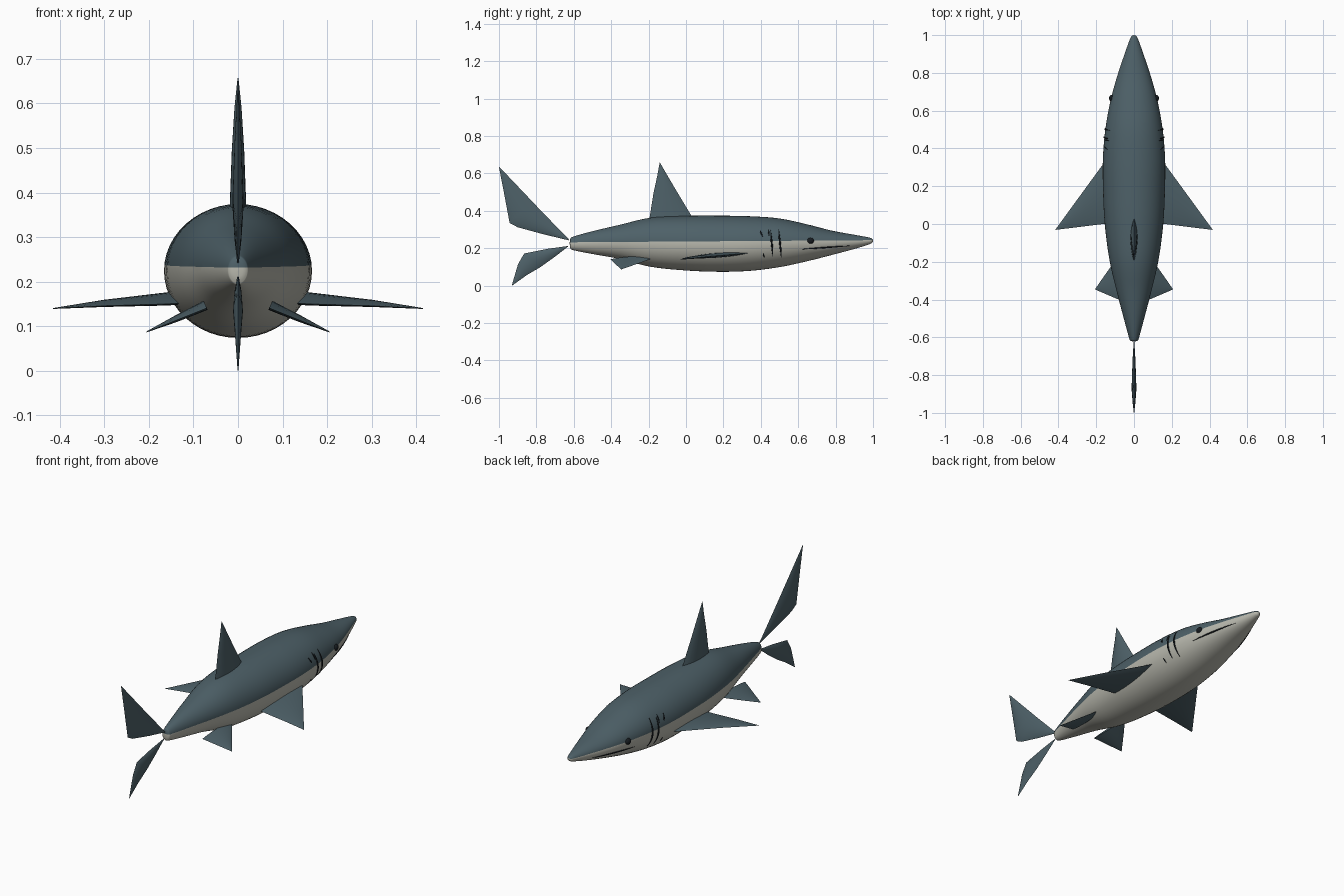
import bpy, bmesh, math
from mathutils import Vector

if "Cube" in bpy.data.objects:
    bpy.data.objects.remove(bpy.data.objects["Cube"])


def material(name, rgb):
    m = bpy.data.materials.new(name)
    m.diffuse_color = (*rgb, 1)
    m.use_nodes = True
    m.node_tree.nodes["Principled BSDF"].inputs["Base Color"].default_value = m.diffuse_color
    return m


TEAL = material("slate teal", (0.075, 0.118, 0.138))
PALE = material("pale belly", (0.48, 0.48, 0.42))
DARK = material("near black", (0.008, 0.011, 0.014))


def finish(name, bm, mats, angle=40):
    bmesh.ops.remove_doubles(bm, verts=bm.verts, dist=0.0002)
    bmesh.ops.recalc_face_normals(bm, faces=bm.faces)
    me = bpy.data.meshes.new(name)
    bm.to_mesh(me)
    bm.free()
    ob = bpy.data.objects.new(name, me)
    bpy.context.collection.objects.link(ob)
    for m in mats:
        me.materials.append(m)
    bpy.ops.object.select_all(action='DESELECT')
    ob.select_set(True)
    bpy.context.view_layer.objects.active = ob
    bpy.ops.object.shade_smooth_by_angle(angle=math.radians(angle))
    return ob


def loft(bm, rings, cap=False):
    """Skin closed rings of equal length."""
    vs = [[bm.verts.new(p) for p in r] for r in rings]
    n = len(vs[0])
    for a, b in zip(vs, vs[1:]):
        for i in range(n):
            bm.faces.new((a[i], a[(i + 1) % n], b[(i + 1) % n], b[i]))
    if cap:
        bm.faces.new(vs[0])
        bm.faces.new(vs[-1])


# Body stations: y, centre z, half height, half width
STATIONS = [Vector(s) for s in (
    (-0.622, 0.226, 0.0, 0.0), (-0.618, 0.226, 0.026, 0.019),
    (-0.60, 0.226, 0.037, 0.027), (-0.50, 0.23, 0.061, 0.054),
    (-0.355, 0.234, 0.091, 0.092), (-0.19, 0.232, 0.131, 0.13),
    (0.0, 0.227, 0.146, 0.155), (0.18, 0.224, 0.150, 0.164),
    (0.34, 0.225, 0.146, 0.165), (0.50, 0.229, 0.130, 0.152),
    (0.65, 0.229, 0.098, 0.125), (0.78, 0.229, 0.065, 0.09),
    (0.90, 0.234, 0.038, 0.05), (0.98, 0.239, 0.018, 0.021),
    (0.996, 0.240, 0.010, 0.011), (1.0, 0.240, 0.0, 0.0))]


def smooth_stations(pts, steps=5):
    out = []
    for i in range(len(pts) - 1):
        p0, p1, p2 = pts[max(i - 1, 0)], pts[i], pts[i + 1]
        p3 = pts[min(i + 2, len(pts) - 1)]
        for k in range(steps):
            t = k / steps
            p = 0.5 * (2 * p1 + (p2 - p0) * t + (2 * p0 - 5 * p1 + 4 * p2 - p3) * t ** 2
                       + (3 * p1 - p0 - 3 * p2 + p3) * t ** 3)
            out.append(p)
    return out + [pts[-1]]


DENSE = smooth_stations(STATIONS)


def flank(y, z):
    """Half width of the body surface at a given y and z."""
    for a, b in zip(DENSE, DENSE[1:]):
        if a[0] <= y <= b[0]:
            s = a.lerp(b, (y - a[0]) / (b[0] - a[0]))
            return s[3] * math.sqrt(max(0, 1 - ((z - s[1]) / s[2]) ** 2))
    return 0


# Body, cut along the colour line and painted above and below it
bm = bmesh.new()
SEG = 48
loft(bm, [[(max(s[3], 0) * math.cos(2 * math.pi * i / SEG), s[0],
            s[1] + max(s[2], 0) * math.sin(2 * math.pi * i / SEG)) for i in range(SEG)]
          for s in DENSE])
line_point, line_normal = Vector((0, 0, 0.236)), Vector((0, -0.007, 1)).normalized()
bmesh.ops.bisect_plane(bm, geom=bm.verts[:] + bm.edges[:] + bm.faces[:], dist=0.0001,
                       plane_co=line_point, plane_no=line_normal)
for f in bm.faces:
    f.material_index = int((f.calc_center_median() - line_point).dot(line_normal) < 0)
finish("body", bm, [TEAL, PALE], 60)


# Fins: lens-shaped sections given as (leading point, trailing point, half thickness)
def fin(name, sections, normal):
    normal = Vector(normal).normalized()
    n, rings = 10, []
    for lead, trail, h in sections:
        a, b = Vector(lead), Vector(trail)
        ring = []
        for i in range(2 * n):
            t = i / n if i <= n else 2 - i / n
            side = 1 if i <= n else -1
            ring.append(a.lerp(b, t) + normal * side * h * math.sin(math.pi * t) ** 0.8)
        rings.append(ring)
    bm = bmesh.new()
    loft(bm, rings, cap=True)
    finish(name, bm, [TEAL])


fin("dorsal_fin", [((0, 0.055, 0.33), (0, -0.20, 0.33), 0.020),
                   ((0, -0.043, 0.493), (0, -0.174, 0.493), 0.014),
                   ((0, -0.10, 0.59), (0, -0.153, 0.59), 0.008),
                   ((0, -0.139, 0.657), (0, -0.141, 0.657), 0.001)], (1, 0, 0))
fin("upper_tail_fin", [((0, -0.625, 0.246), (0, -0.626, 0.242), 0.002),
                       ((0, -0.70, 0.323), (0, -0.76, 0.274), 0.008),
                       ((0, -0.79, 0.416), (0, -0.90, 0.312), 0.012),
                       ((0, -0.825, 0.453), (0, -0.943, 0.335), 0.012),
                       ((0, -0.92, 0.553), (0, -0.974, 0.50), 0.007),
                       ((0, -0.999, 0.636), (0, -1.0, 0.634), 0.001)], (1, 0, 0))
fin("lower_tail_fin", [((0, -0.632, 0.208), (0, -0.632, 0.212), 0.002),
                       ((0, -0.70, 0.155), (0, -0.745, 0.196), 0.008),
                       ((0, -0.78, 0.098), (0, -0.865, 0.172), 0.011),
                       ((0, -0.85, 0.057), (0, -0.898, 0.115), 0.007),
                       ((0, -0.93, 0.0), (0, -0.931, 0.003), 0.001)], (1, 0, 0))

for s, side in ((1, "right"), (-1, "left")):
    fin(side + "_pectoral_fin", [((s * 0.10, 0.40, 0.180), (s * 0.10, 0.01, 0.153), 0.013),
                                 ((s * 0.165, 0.315, 0.172), (s * 0.165, 0.00, 0.150), 0.012),
                                 ((s * 0.30, 0.13, 0.157), (s * 0.30, -0.017, 0.146), 0.007),
                                 ((s * 0.415, -0.028, 0.140), (s * 0.415, -0.031, 0.140), 0.001)],
        (s * 0.12, -0.07, 1))
    fin(side + "_pelvic_fin", [((s * 0.075, -0.16, 0.153), (s * 0.07, -0.405, 0.141), 0.010),
                               ((s * 0.14, -0.25, 0.120), (s * 0.14, -0.375, 0.113), 0.007),
                               ((s * 0.205, -0.343, 0.088), (s * 0.205, -0.347, 0.087), 0.001)],
        (s * 0.45, -0.04, 1))

    # Gill slits and mouth: thin strips hugging the flank between two (y, z) points
    strips = [("gill_slit_1", (0.495, 0.302), (0.51, 0.15), 0.005),
              ("gill_slit_2", (0.452, 0.296), (0.465, 0.155), 0.005),
              ("gill_slit_3", (0.395, 0.296), (0.41, 0.262), 0.004),
              ("gill_slit_4", (0.44, 0.302), (0.445, 0.265), 0.004),
              ("gill_slit_5", (0.412, 0.175), (0.418, 0.150), 0.003),
              ("mouth", (0.62, 0.195), (0.875, 0.213), 0.004)]
    for name, a, b, r in strips:
        bm, rings = bmesh.new(), []
        a, b = Vector((0, *a)), Vector((0, *b))
        along = (b - a).normalized()
        across = Vector((1, 0, 0)).cross(along)
        for k in range(13):
            t = k / 12
            p = a.lerp(b, t)
            p.x = s * flank(p.y, p.z)
            w = r * (0.25 + 0.75 * math.sin(math.pi * t))
            rings.append([p + across * w * math.cos(q * math.pi / 4)
                          + Vector((w * math.sin(q * math.pi / 4), 0, 0)) for q in range(8)])
        loft(bm, rings, cap=True)
        finish(side + "_" + name, bm, [DARK])

    # Eye
    bm = bmesh.new()
    bmesh.ops.create_uvsphere(bm, u_segments=20, v_segments=12, radius=0.019)
    for v in bm.verts:
        v.co = Vector((v.co.x * 0.75 + s * (flank(0.665, 0.24) - 0.003),
                       v.co.y + 0.665, v.co.z * 0.85 + 0.24))
    finish(side + "_eye", bm, [DARK])
